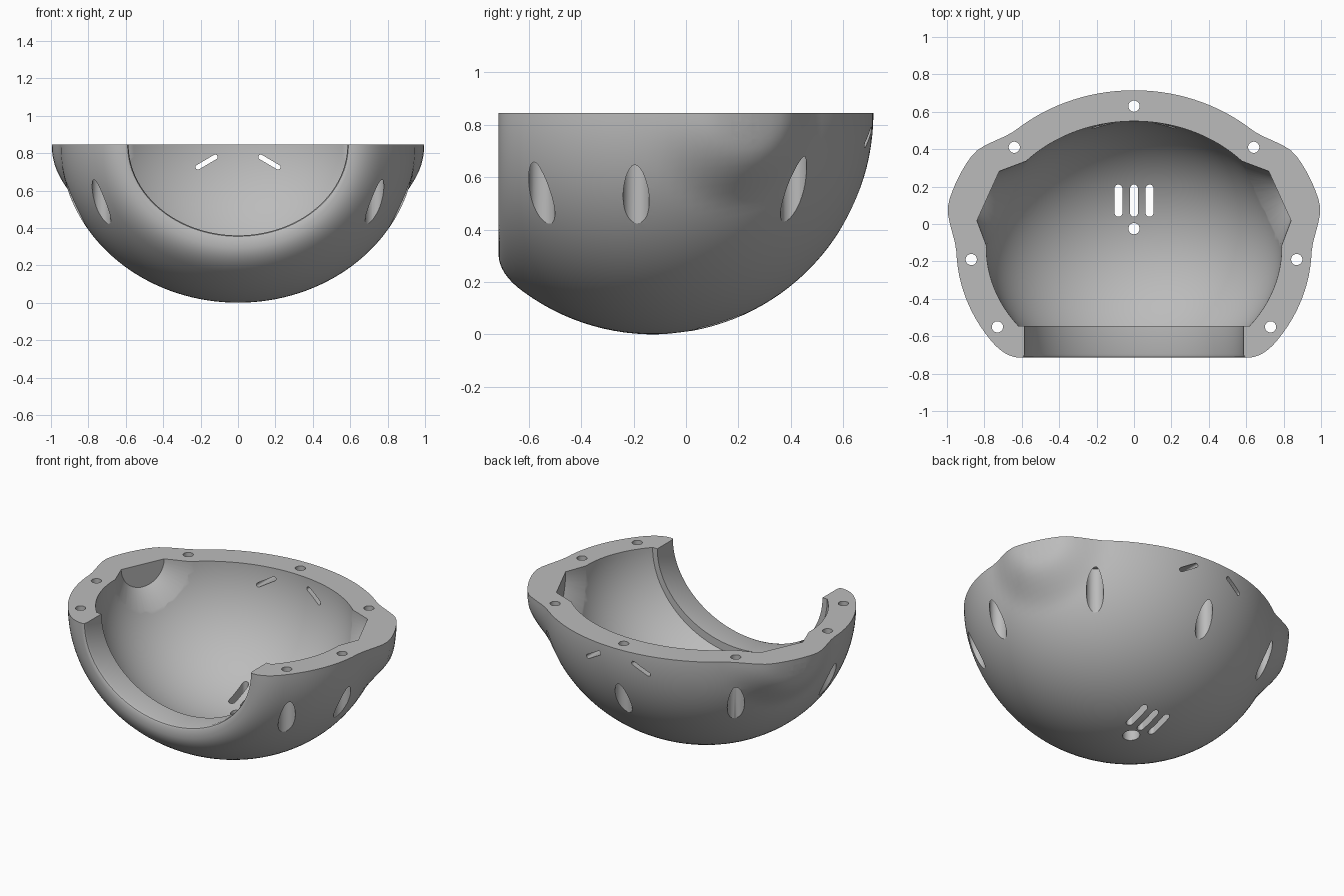
import bpy, bmesh, math
from mathutils import Vector, Matrix

if "Cube" in bpy.data.objects:
    bpy.data.objects.remove(bpy.data.objects["Cube"], do_unlink=True)

RIM = 0.845        # height of the flat rim
CY = -0.125        # y of the bowl centre
LUG = Vector((0.911, 0.412, 0))   # outward direction of the left side lug

grey = bpy.data.materials.new("matte_grey")
grey.use_nodes = True
grey.diffuse_color = (0.5, 0.5, 0.5, 1)
grey.node_tree.nodes["Principled BSDF"].inputs["Base Color"].default_value = (0.5, 0.5, 0.5, 1)


def make_object(name, bm):
    mesh = bpy.data.meshes.new(name)
    bm.to_mesh(mesh)
    bm.free()
    ob = bpy.data.objects.new(name, mesh)
    bpy.context.collection.objects.link(ob)
    return ob


# Wall section as (y, half width, depth below rim), outside then inside
def ellipse_run(ry, rx, rz, y_end, steps):
    last = math.acos((y_end - CY) / ry)
    return [(CY + ry * math.cos(last * i / steps),
             rx * math.sin(last * i / steps),
             rz * math.sin(last * i / steps)) for i in range(steps + 1)]


section = ellipse_run(0.84, 0.95, RIM, -0.62, 44)
start, corner, end = Vector((-0.62, 0.808)), Vector((-0.715, 0.726)), Vector((-0.715, 0.638))
for i in range(1, 11):             # rounded front lip
    t = i / 10
    p = start * (1 - t) ** 2 + corner * 2 * t * (1 - t) + end * t * t
    section.append((p.x, p.y * 0.95, p.y * RIM))
section += [(-0.715, 0.6, 0.5), (-0.71, 0.59, 0.49), (-0.695, 0.585, 0.485), (-0.545, 0.585, 0.485)]
section += reversed(ellipse_run(0.675, 0.79, 0.685, -0.545, 40))


# Sweep the section through a half turn below the rim
def build_shell():
    bm = bmesh.new()
    turns = 72
    rows = []
    for k in range(turns + 1):
        a = math.pi * k / turns
        rows.append([bm.verts.new((rx * math.cos(a), y, RIM - rz * math.sin(a)))
                     for y, rx, rz in section])
    for r0, r1 in zip(rows, rows[1:]):
        for i in range(len(section) - 1):
            bm.faces.new((r0[i], r0[i + 1], r1[i + 1], r1[i]))
    bm.faces.new(rows[0])
    bm.faces.new(rows[-1])
    bmesh.ops.remove_doubles(bm, verts=bm.verts, dist=0.0001)

    # Swell the outside around each side lug
    for v in bm.verts:
        r = math.hypot(v.co.x / 0.95, (v.co.y - CY) / 0.84, (v.co.z - RIM) / RIM)
        if r < 0.97 or v.co.y < -0.4:
            continue
        side = 1 if v.co.x > 0 else -1
        d = (v.co - Vector((side * 0.84, 0.2, RIM))).length
        t = min(max((0.37 - d) / 0.23, 0), 1)
        push = 0.078 * t * t * (3 - 2 * t)
        v.co += Vector((side * LUG.x, LUG.y, 0)) * push
    bmesh.ops.recalc_face_normals(bm, faces=bm.faces)
    return make_object("half_shell", bm)


shell = build_shell()
shell.data.materials.append(grey)


# Cut a round, tapered or slot-shaped hole between two points
def cut(p0, p1, r0, r1=None, slot=None, sides=32):
    p0, p1 = Vector(p0), Vector(p1)
    axis = (p1 - p0).normalized()
    across = Vector(slot) if slot else axis.orthogonal()
    half = across.length if slot else 0
    xa = across.normalized()
    ya = axis.cross(xa)
    bm = bmesh.new()
    bmesh.ops.create_cone(bm, cap_ends=True, segments=sides, radius1=r0,
                          radius2=r0 if r1 is None else r1, depth=(p1 - p0).length,
                          matrix=Matrix.Rotation(math.pi / sides, 4, 'Z'))
    for v in bm.verts:
        v.co.x += math.copysign(half, v.co.x)
    m = Matrix((xa, ya, axis)).transposed().to_4x4()
    m.translation = (p0 + p1) / 2
    bm.transform(m)
    bmesh.ops.recalc_face_normals(bm, faces=bm.faces)
    tool = make_object("cutter", bm)
    tool.data.materials.append(grey)
    tool.hide_render = True
    mod = shell.modifiers.new("cut", 'BOOLEAN')
    mod.operation, mod.solver, mod.object = 'DIFFERENCE', 'EXACT', tool
    bpy.context.view_layer.objects.active = shell
    bpy.ops.object.modifier_apply(modifier=mod.name)
    bpy.data.objects.remove(tool, do_unlink=True)


# Side lugs: tapered inner pocket, screw hole and counterbore
for side in (1, -1):
    out = Vector((side * LUG.x, LUG.y, 0))
    face = Vector((side * 0.78, 0.15, RIM))
    cut(face - out * 0.25, face, 0.395, 0.145, sides=64)
    screw = face - Vector((0, 0, 0.055))
    cut(screw - out * 0.1, screw + out * 0.4, 0.03)
    cut(screw + out * 0.105, screw + out * 0.4, 0.058)

# Rim bolts: narrow hole from above, wide bore from below
bolts = [(0, 0.63)] + [(s * x, y) for s in (1, -1)
                       for x, y in ((0.64, 0.41), (0.87, -0.19), (0.73, -0.55))]
for x, y in bolts:
    cut((x, y, 0.6), (x, y, 1), 0.03)
    cut((x, y, -0.1), (x, y, 0.72), 0.05)

# Bottom vents and mounting hole
for x in (-0.083, 0, 0.083):
    cut((x, 0.125, -0.1), (x, 0.125, 0.4), 0.021, slot=(0, 0.065, 0))
cut((0, -0.025, -0.1), (0, -0.025, 0.4), 0.03)
cut((0, -0.025, -0.1), (0, -0.025, 0.1), 0.05)

# Slanted strap slots at the back
for side in (1, -1):
    cut((side * 0.168, 0.3, 0.752), (side * 0.168, 0.9, 0.752), 0.013,
        slot=(side * 0.046, 0, -0.027))

bpy.ops.object.select_all(action='DESELECT')
shell.select_set(True)
bpy.context.view_layer.objects.active = shell
bpy.ops.object.shade_smooth_by_angle(angle=math.radians(30))
